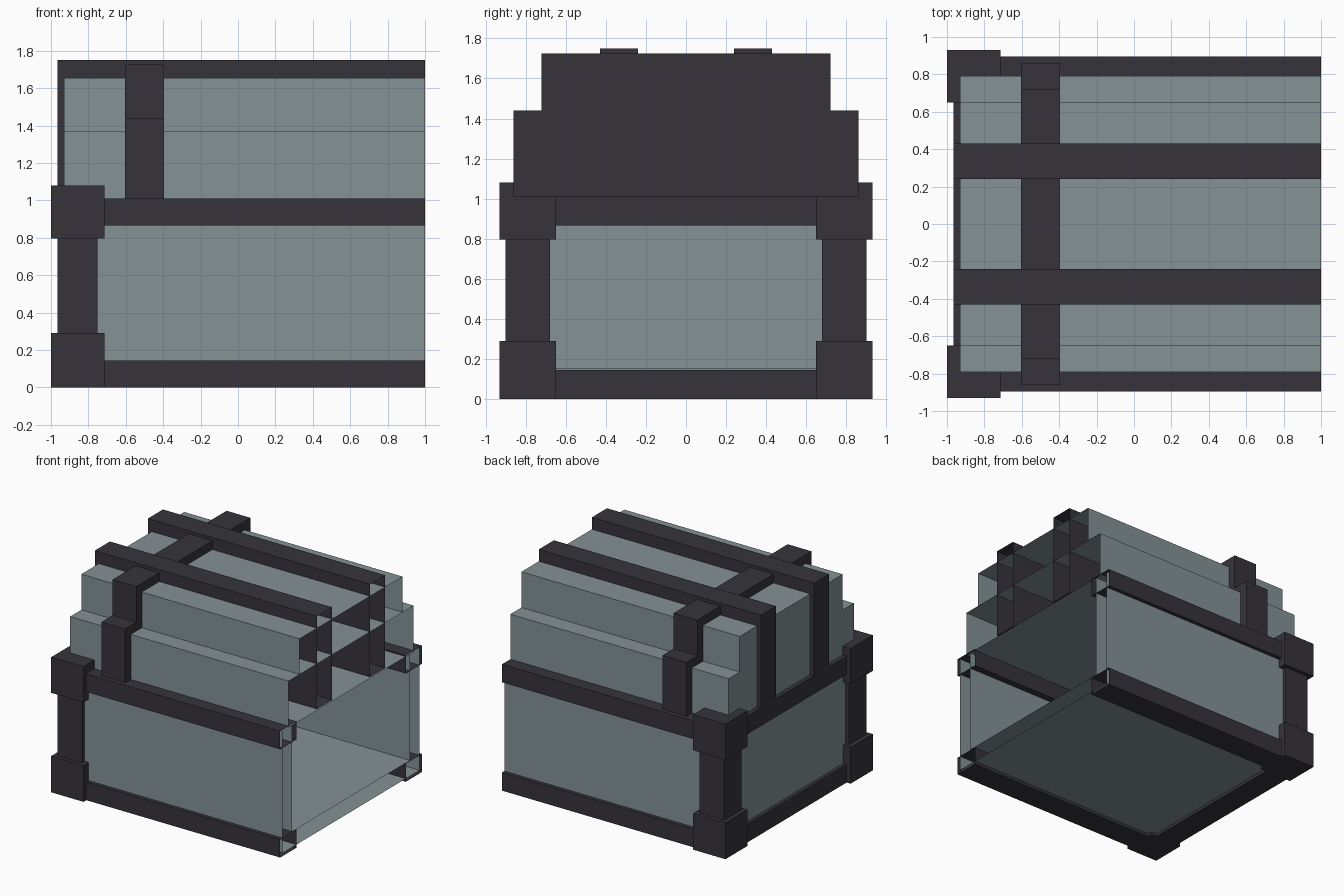
import bpy, bmesh

if "Cube" in bpy.data.objects:
    bpy.data.objects.remove(bpy.data.objects["Cube"], do_unlink=True)


def material(name, rgb):
    m = bpy.data.materials.new(name)
    m.diffuse_color = (*rgb, 1)
    m.use_nodes = True
    bsdf = next(n for n in m.node_tree.nodes if n.type == 'BSDF_PRINCIPLED')
    bsdf.inputs["Base Color"].default_value = (*rgb, 1)
    bsdf.inputs["Roughness"].default_value = 0.8
    return m


PANEL = material("grey_green_panel", (0.231, 0.287, 0.301))
FRAME = material("dark_frame", (0.037, 0.034, 0.042))


def finish(name, bm, mat):
    me = bpy.data.meshes.new(name)
    bm.to_mesh(me)
    bm.free()
    me.materials.append(mat)
    ob = bpy.data.objects.new(name, me)
    bpy.context.collection.objects.link(ob)
    return ob


def box(name, xr, yr, zr, mat, open_sides=(), inward=False):
    """Box from ranges; open_sides lists (axis, sign) of the faces left out."""
    bm = bmesh.new()
    bmesh.ops.create_cube(bm, size=1)
    bm.normal_update()
    drop = [f for f in bm.faces
            if any(f.normal[a] * s > 0.5 for a, s in open_sides)]
    bmesh.ops.delete(bm, geom=drop, context='FACES')
    if inward:
        bmesh.ops.reverse_faces(bm, faces=bm.faces[:])
    for v in bm.verts:
        for a, (lo, hi) in enumerate((xr, yr, zr)):
            v.co[a] = lo if v.co[a] < 0 else hi
    return finish(name, bm, mat)


def prism(name, profile, x0, x1, mat):
    """Closed y-z profile swept along x."""
    bm = bmesh.new()
    face = bm.faces.new([bm.verts.new((x0, y, z)) for y, z in profile])
    ext = bmesh.ops.extrude_face_region(bm, geom=[face], use_keep_orig=True)
    for v in ext["geom"]:
        if isinstance(v, bmesh.types.BMVert):
            v.co.x = x1
    bmesh.ops.recalc_face_normals(bm, faces=bm.faces[:])
    return finish(name, bm, mat)


def span(side, a, b):
    return tuple(sorted((side * a, side * b)))


END = (0, 1)   # the open +x end
TOP = (2, 1)

# Chest body: outer shell and inner lining
box("body_outer", (-0.935, 1), (-0.865, 0.865), (0.025, 1.0), PANEL, [END, TOP])
box("body_lining", (-0.81, 1), (-0.745, 0.745), (0.15, 1.0), PANEL, [END, TOP], True)

# Stepped lid
box("lid_lower", (-0.93, 1), (-0.79, 0.79), (1.0, 1.37), PANEL, [END])
box("lid_upper", (-0.93, 1), (-0.65, 0.65), (1.37, 1.655), PANEL, [END])

# Stepped band across the lid
half = [(0.86, 1.01), (0.86, 1.44), (0.72, 1.44), (0.72, 1.725)]
prism("lid_cross_band", half + [(-y, z) for y, z in reversed(half)],
      -0.605, -0.395, FRAME)

# Horizontal rails
for level, zr in (("lower", (0, 0.145)), ("upper", (0.865, 1.01))):
    box(f"{level}_end_rail", (-0.965, -0.765), (-0.69, 0.69), zr, FRAME)

for side, label in ((-1, "front"), (1, "back")):
    for level, zr in (("lower", (0, 0.145)), ("upper", (0.865, 1.01))):
        box(f"{label}_{level}_rail", (-0.965, 1), span(side, 0.69, 0.895), zr,
            FRAME, [END])
    # Corner posts and corner blocks
    box(f"{label}_post", (-0.965, -0.75), span(side, 0.68, 0.90), (0.29, 0.795), FRAME)
    for level, zr in (("lower", (0, 0.29)), ("upper", (0.795, 1.08))):
        box(f"{label}_{level}_corner", (-1, -0.715), span(side, 0.65, 0.93), zr, FRAME)
    # Long lid bands wrapping down the end
    box(f"{label}_lid_band", (-0.965, 1), span(side, 0.24, 0.43), (1.01, 1.75),
        FRAME, [END])
